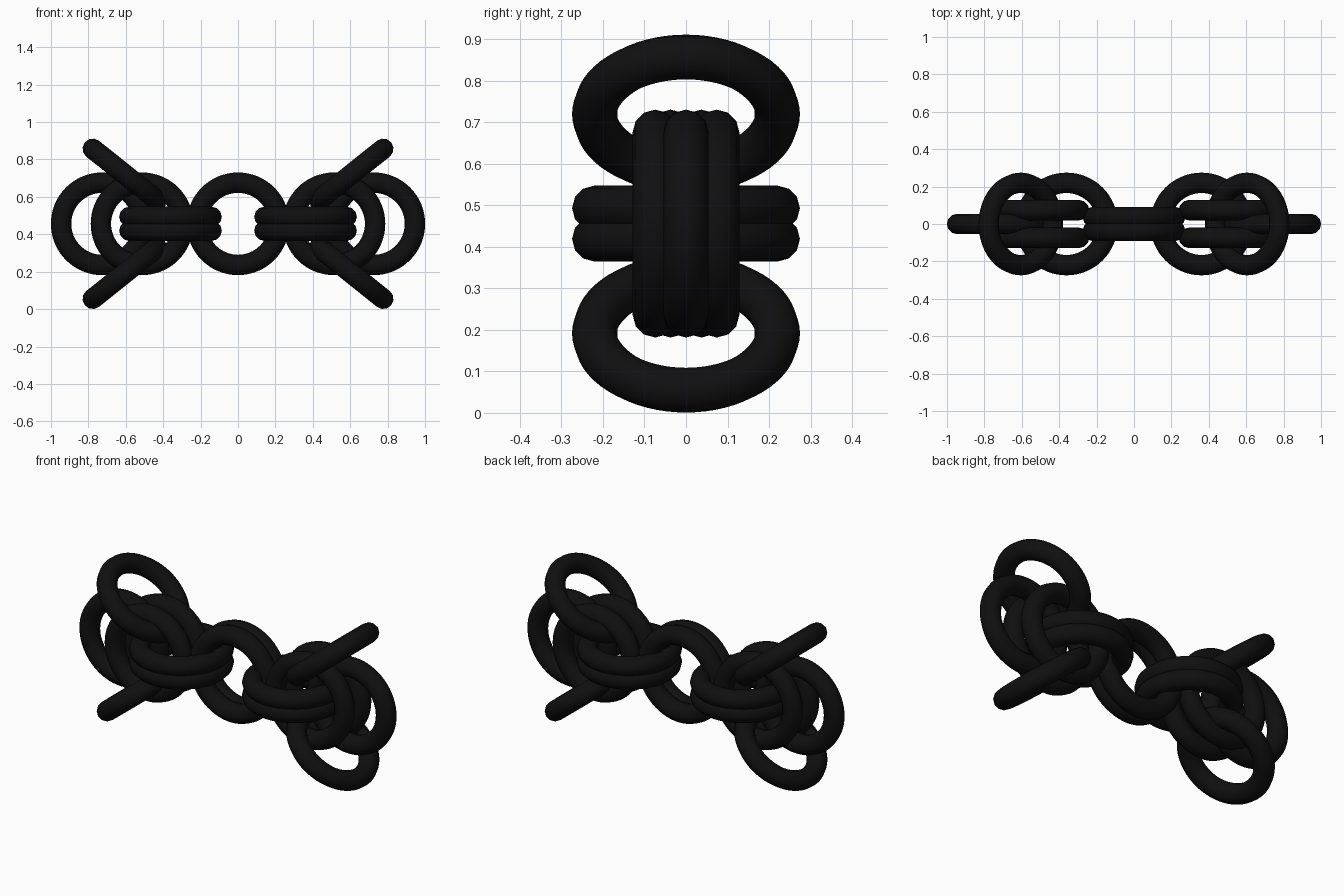
import bpy
from math import radians

if "Cube" in bpy.data.objects:
    bpy.data.objects.remove(bpy.data.objects["Cube"])

MAJOR, MINOR, ZC = 0.22, 0.0545, 0.456

black = bpy.data.materials.new("black_metal")
black.diffuse_color = (0.005, 0.005, 0.005, 1)
black.use_nodes = True
black.node_tree.nodes["Principled BSDF"].inputs["Base Color"].default_value = black.diffuse_color


def ring(name, loc, rot):
    bpy.ops.mesh.primitive_torus_add(
        major_segments=64, minor_segments=12, major_radius=MAJOR,
        minor_radius=MINOR, location=loc, rotation=[radians(a) for a in rot])
    ob = bpy.context.object
    ob.name = name
    ob.data.materials.append(black)
    bpy.ops.object.shade_smooth()


# Pair of upright rings in the middle
for s in (-1, 1):
    ring("centre_ring", (0, s * 0.037, ZC), (90, 0, 0))

# Mirrored knots of rings on both sides
for side in (-1, 1):
    for s in (-1, 1):
        # flat pair linked to the centre
        ring("flat_ring", (side * 0.361, 0, ZC + s * 0.037), (0, 0, 0))
        # upright pair linked to the flat pair
        ring("upright_ring", (side * 0.513, s * 0.074, ZC), (90, 0, 0))
        # splayed rings, above and below
        ring("splayed_ring", (side * 0.605, 0, ZC + s * 0.264),
             (0, -side * s * 38.6, 0))
    # single end ring
    ring("end_ring", (side * 0.726, 0, ZC), (90, 0, 0))
